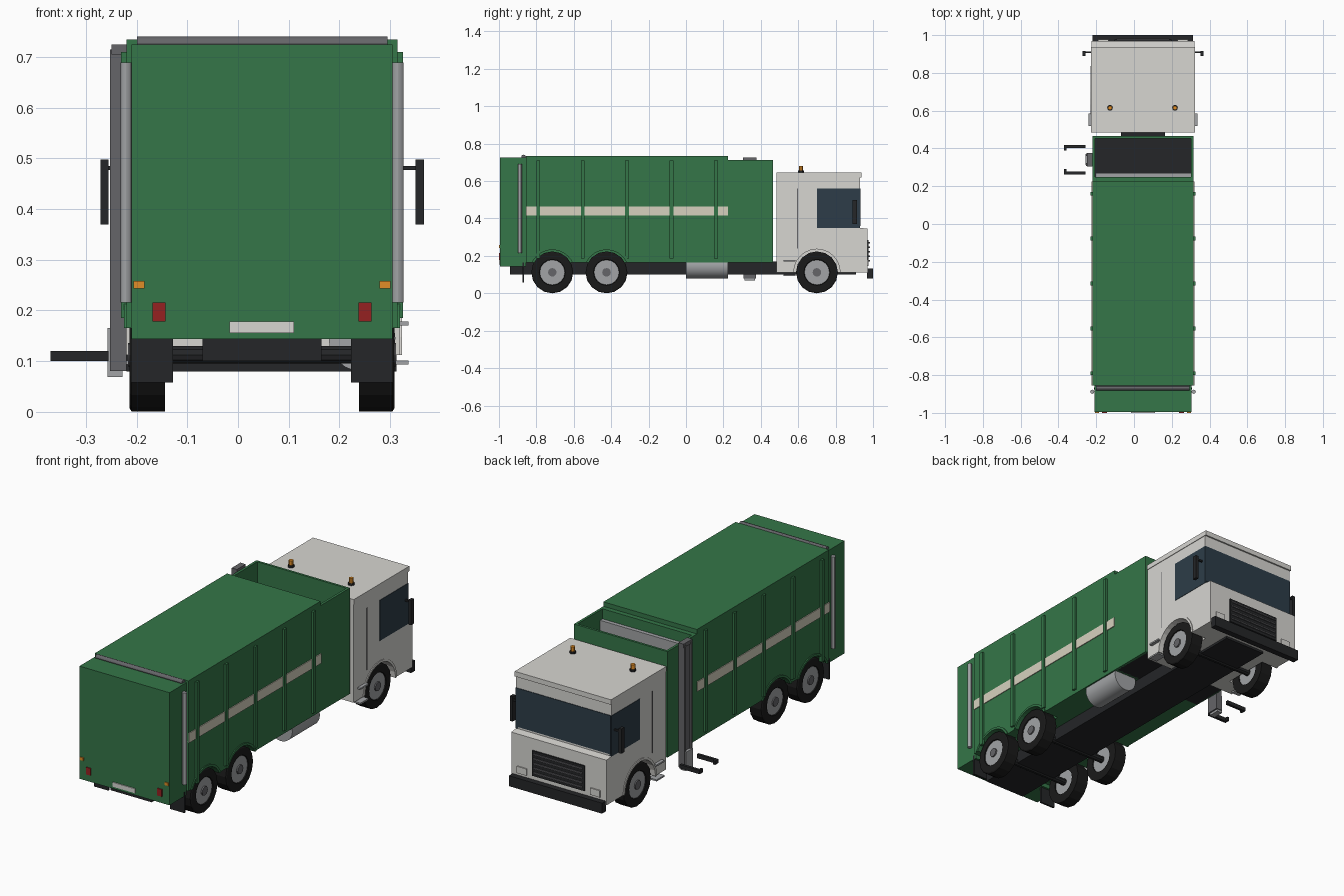
import bpy, bmesh
from math import pi, sin, cos, asin, radians
from mathutils import Matrix, Vector

if "Cube" in bpy.data.objects:
    bpy.data.objects.remove(bpy.data.objects["Cube"])

C = 0.0475  # truck centreline (arm on the left offsets it)
WZ = 0.112  # wheel centre height


def mat(name, *rgb):
    m = bpy.data.materials.new(name)
    m.diffuse_color = (*rgb, 1)
    m.use_nodes = True
    m.node_tree.nodes["Principled BSDF"].inputs["Base Color"].default_value = m.diffuse_color
    return m


GREEN = mat("green", 0.035, 0.18, 0.065)
WHITE = mat("off_white", 0.68, 0.67, 0.64)
DARK = mat("dark", 0.018, 0.019, 0.021)
TYRE = mat("tyre", 0.01, 0.01, 0.01)
GLASS = mat("glass", 0.026, 0.046, 0.065)
SILVER = mat("silver", 0.36, 0.37, 0.38)
STEEL = mat("steel", 0.13, 0.13, 0.14)
BEIGE = mat("beige", 0.68, 0.64, 0.52)
RED = mat("red", 0.3, 0.015, 0.015)
AMBER = mat("amber", 0.75, 0.27, 0.02)


def finish(name, bm, m, smooth=False):
    bmesh.ops.recalc_face_normals(bm, faces=bm.faces)
    me = bpy.data.meshes.new(name)
    bm.to_mesh(me)
    bm.free()
    me.materials.append(m)
    ob = bpy.data.objects.new(name, me)
    bpy.context.collection.objects.link(ob)
    if smooth:
        bpy.context.view_layer.objects.active = ob
        ob.select_set(True)
        bpy.ops.object.shade_smooth_by_angle()
        ob.select_set(False)
    return ob


def box(name, x, y, z, m):
    bm = bmesh.new()
    bmesh.ops.create_cube(bm, size=1)
    for v in bm.verts:
        v.co = [lo + (c + 0.5) * (hi - lo) for c, (lo, hi) in zip(v.co, (x, y, z))]
    return finish(name, bm, m)


def sides(fn, name, x, *args):
    """Build a part on the right and its mirror on the left."""
    fn("right_" + name, x, *args)
    fn("left_" + name, (2 * C - x[1], 2 * C - x[0]), *args)


def prism(name, x, pts, m):
    """Side profile of (y, z) points extruded across x."""
    bm = bmesh.new()
    f = bm.faces.new([bm.verts.new((x[0], *p)) for p in pts])
    r = bmesh.ops.extrude_face_region(bm, geom=[f])
    bmesh.ops.translate(bm, vec=(x[1] - x[0], 0, 0),
                        verts=[v for v in r["geom"] if isinstance(v, bmesh.types.BMVert)])
    return finish(name, bm, m)


def rod(name, a, b, r, m, n=16, smooth=True):
    a, b = Vector(a), Vector(b)
    bm = bmesh.new()
    rot = Vector((0, 0, 1)).rotation_difference(b - a).to_matrix().to_4x4()
    bmesh.ops.create_cone(bm, cap_ends=True, segments=n, radius1=r, radius2=r, depth=(b - a).length,
                          matrix=Matrix.Translation((a + b) / 2) @ rot)
    return finish(name, bm, m, smooth)


def arch(cy, r, zb, n=12):
    """Wheel arch points from rear to front, starting at height zb."""
    a = asin((zb - WZ) / r)
    return [(cy - r * cos(t), WZ + r * sin(t)) for t in (a + (pi - 2 * a) * i / n for i in range(n + 1))]


def wheel(name, x, cy):
    """Sixteen-sided tyre with a dished rim and hub."""
    out = 1 if x[0] > C else -1
    xo, xi = (x[1], x[0]) if out > 0 else x
    bm = bmesh.new()
    prof = [(xi, 0.065), (xi, 0.112), (xo - out * 0.004, 0.112), (xo, 0.106), (xo, 0.07), (xo - out * 0.012, 0.065)]
    rings = [[bm.verts.new((px, cy + r * cos(i * pi / 8), WZ + r * sin(i * pi / 8))) for px, r in prof]
             for i in range(16)]
    for i in range(16):
        p, q = rings[i], rings[(i + 1) % 16]
        for j in range(6):
            k = (j + 1) % 6
            bm.faces.new((p[j], p[k], q[k], q[j]))
    finish(name + "_tyre", bm, TYRE)
    rod(name + "_rim", (xi + out * 0.005, cy, WZ), (xo - out * 0.004, cy, WZ), 0.067, SILVER)
    rod(name + "_hub", (xo - out * 0.01, cy, WZ), (xo + out * 0.003, cy, WZ), 0.023, STEEL, 12)


BX = (-0.22, 0.315)   # body width
CX = (-0.225, 0.32)   # cab width
RY = (-0.715, -0.425)  # rear axles
FY = 0.70             # front axle

# Chassis and wheels
box("chassis", (-0.07, 0.165), (-0.94, 0.91), (0.1, 0.17), DARK)
for i, y in enumerate((*RY, FY)):
    sides(wheel, f"wheel_{i}", (0.239, 0.309), y)
    rod(f"axle_{i}", (-0.15, y, WZ), (0.245, y, WZ), 0.018, DARK, 10)
sides(box, "mudflap", (0.223, 0.306), (-0.875, -0.865), (0.057, 0.165), DARK)
rod("fuel_tank", (0.245, 0, 0.145), (0.245, 0.225, 0.145), 0.066, SILVER, 24)

# Main container with wheel arches
prism("container", BX, [(-0.855, 0.165), *arch(RY[0], 0.122, 0.165), *arch(RY[1], 0.122, 0.165),
                        (0.225, 0.165), (0.225, 0.735), (-0.855, 0.735)], GREEN)
box("wheel_housing", (-0.135, 0.23), (-0.855, -0.28), (0.165, 0.25), GREEN)
for i, y in enumerate(RY):
    sides(prism, f"fender_lip_{i}", (0.29, 0.32), arch(y, 0.132, 0.165) + arch(y, 0.12, 0.165)[::-1], GREEN)
for i in range(5):
    y = -0.79 + i * 0.2375
    sides(box, f"rib_{i}", (0.31, 0.326), (y - 0.01, y + 0.01), (0.185, 0.71), GREEN)
sides(box, "stripe", (0.31, 0.319), (-0.855, 0.225), (0.415, 0.465), BEIGE)

# Open hopper
box("hopper_floor", (-0.215, 0.31), (0.225, 0.46), (0.165, 0.32), DARK)
sides(box, "hopper_side", (0.302, 0.315), (0.225, 0.465), (0.165, 0.712), GREEN)
box("hopper_front", BX, (0.453, 0.465), (0.165, 0.712), GREEN)
box("hopper_rear_ledge", (-0.21, 0.305), (0.225, 0.25), (0.165, 0.712), GREEN)
box("packer_plate", (-0.205, 0.302), (0.25, 0.27), (0.32, 0.66), SILVER)

# Tailgate with hinge, lift cylinders and lights
box("tailgate", (-0.21, 0.305), (-0.995, -0.855), (0.143, 0.725), GREEN)
rod("tailgate_hinge", (-0.2, -0.868, 0.728), (0.295, -0.868, 0.728), 0.013, STEEL, 12)
sides(rod_pair := lambda n, x: rod(n, (sum(x) / 2, -0.888, 0.215), (sum(x) / 2, -0.888, 0.69), 0.011, SILVER, 12),
      "lift_cylinder", (0.305, 0.327))
sides(box, "tail_light", (0.238, 0.264), (-1, -0.99), (0.178, 0.215), RED)
sides(box, "turn_light", (0.28, 0.301), (-1, -0.99), (0.243, 0.258), AMBER)
box("rear_plate", (-0.017, 0.111), (-1, -0.99), (0.155, 0.178), WHITE)

# Cab shell, roof and arches
prism("cab", CX, [(0.485, 0.112), *arch(FY, 0.125, 0.112), (0.97, 0.112), (0.97, 0.345), (0.93, 0.35),
                  (0.93, 0.64), (0.485, 0.64)], WHITE)
box("cab_wheel_housing", (-0.135, 0.23), (0.56, 0.84), (0.112, 0.25), WHITE)
box("cab_roof", (-0.228, 0.323), (0.485, 0.938), (0.62, 0.646), WHITE)
sides(prism, "cab_fender_lip", (0.3, 0.324), arch(FY, 0.136, 0.112) + arch(FY, 0.124, 0.112)[::-1], WHITE)

# Wrap-around glass, door seams, steps, mirrors
box("windshield", (-0.222, 0.317), (0.92, 0.933), (0.36, 0.56), GLASS)
sides(box, "side_window", (0.31, 0.322), (0.70, 0.931), (0.35, 0.56), GLASS)
sides(box, "door_seam", (0.315, 0.3215), (0.593, 0.598), (0.24, 0.56), STEEL)
for i, z in enumerate((0.093, 0.17)):
    sides(box, f"step_{i}", (0.29, 0.337), (0.52, 0.585), (z, z + 0.008), SILVER)
sides(box, "mirror", (0.351, 0.367), (0.89, 0.915), (0.37, 0.498), DARK)
sides(box, "mirror_arm", (0.315, 0.355), (0.904, 0.913), (0.477, 0.485), DARK)

# Grille, headlights and bumper
box("grille", (C - 0.15, C + 0.15), (0.965, 0.977), (0.155, 0.285), DARK)
for i in range(5):
    z = 0.17 + i * 0.024
    box(f"grille_slat_{i}", (C - 0.14, C + 0.14), (0.97, 0.983), (z, z + 0.007), STEEL)
sides(box, "headlight", (0.23, 0.285), (0.965, 0.976), (0.145, 0.18), WHITE)
box("front_bumper", (-0.22, 0.313), (0.968, 1.0), (0.079, 0.133), DARK)

# Roof beacons
for side, x in (("left", -0.127), ("right", 0.217)):
    rod(side + "_beacon_base", (x, 0.615, 0.64), (x, 0.615, 0.657), 0.015, DARK, 12)
    rod(side + "_beacon", (x, 0.615, 0.655), (x, 0.615, 0.681), 0.011, AMBER, 12)

# Side lifting arm: mast, carriage and two hooked grabber forks
box("arm_mast_web", (-0.245, -0.22), (0.315, 0.365), (0.08, 0.715), STEEL)
for i, y in enumerate((0.308, 0.36)):
    box(f"arm_mast_rail_{i}", (-0.253, -0.22), (y, y + 0.014), (0.08, 0.715), STEEL)
box("arm_mast_cap", (-0.25, -0.22), (0.305, 0.377), (0.705, 0.725), STEEL)
box("arm_carriage", (-0.258, -0.228), (0.312, 0.37), (0.068, 0.165), SILVER)
for i, (y, s) in enumerate(((0.27, 1), (0.41, -1))):
    box(f"grabber_fork_{i}", (-0.37, -0.256), (y - 0.007, y + 0.007), (0.1, 0.12), DARK)
    a, b = sorted((y, y + s * 0.021))
    box(f"grabber_hook_{i}", (-0.37, -0.358), (a, b), (0.1, 0.12), DARK)
